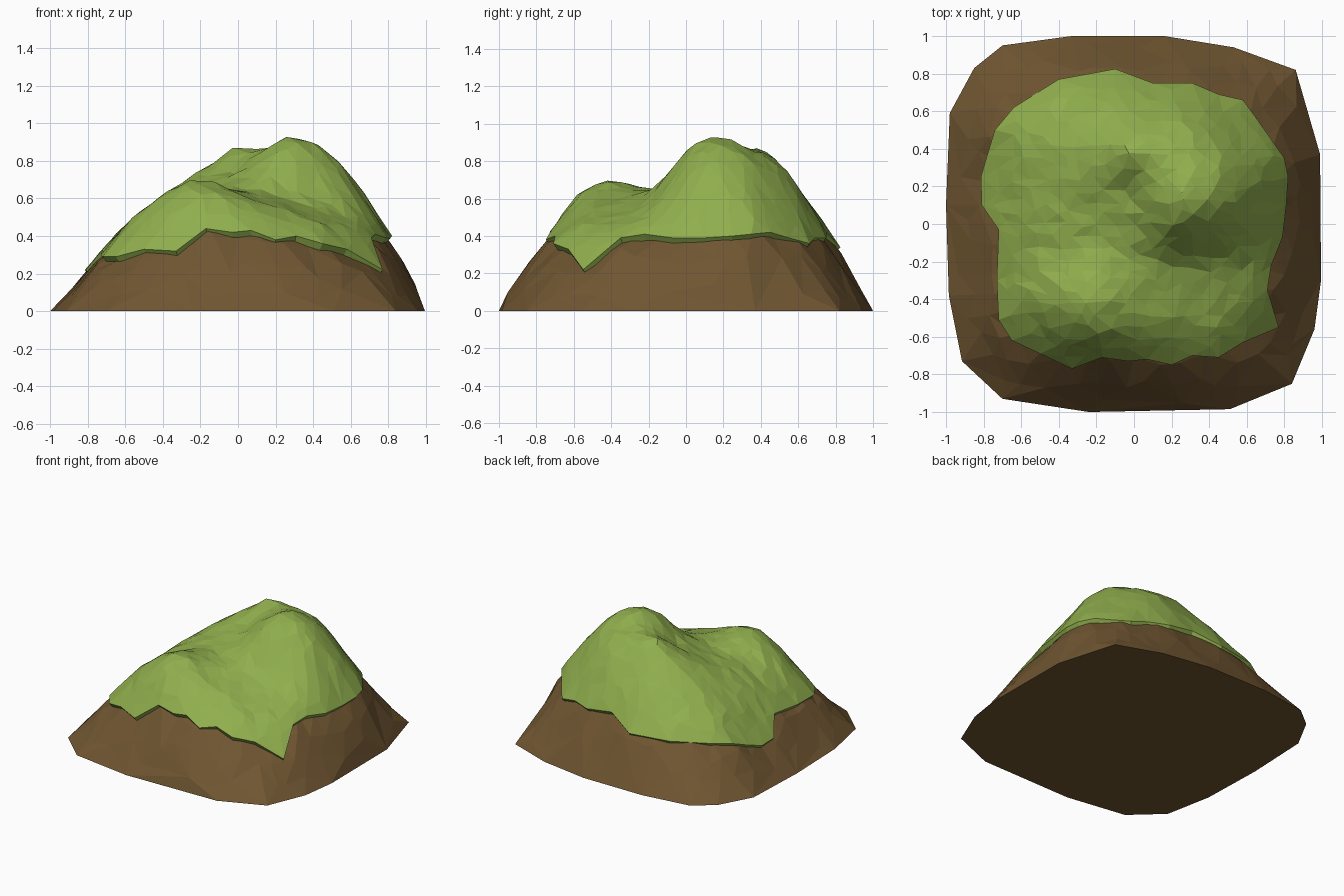
import bpy, bmesh, math, random
from mathutils import Vector
from mathutils.geometry import delaunay_2d_cdt

if "Cube" in bpy.data.objects:
    bpy.data.objects.remove(bpy.data.objects["Cube"])

random.seed(4)

# footprint of the mound on the ground (x, y)
FOOT = [(-.98, .59), (-.85, .83), (-.7, .95), (-.33, 1), (.16, 1), (.53, .94), (.86, .82),
        (.99, .37), (.995, -.3), (.96, -.56), (.84, -.85), (.51, -.985), (-.24, -1),
        (-.7, -.93), (-.915, -.73), (-.985, -.38), (-1, .1)]

# ragged rim of the grass (x, y, z), counter-clockwise from the left front
RIM = [(-.72, -.51, .29), (-.65, -.62, .29), (-.5, -.69, .33), (-.33, -.77, .32),
       (-.17, -.71, .44), (-.03, -.73, .42), (.07, -.72, .43), (.2, -.75, .38),
       (.31, -.7, .40), (.45, -.71, .36), (.58, -.63, .33), (.77, -.55, .22),
       (.71, -.35, .39), (.73, -.22, .41), (.79, -.07, .39), (.81, .1, .39),
       (.82, .25, .40), (.8, .35, .41), (.73, .45, .42), (.66, .55, .39), (.58, .66, .36),
       (.45, .69, .39), (.31, .75, .39), (.1, .75, .42), (-.1, .825, .34),
       (-.4, .77, .34), (-.64, .62, .33), (-.74, .5, .31), (-.78, .37, .26),
       (-.815, .25, .22), (-.81, .1, .22), (-.72, -.03, .33), (-.73, -.3, .30)]

# peaks, saddle and shoulders (x, y, z)
HILLS = [(.28, .13, .93), (.41, .12, .885), (0, .37, .875), (.2, .33, .865), (0, .2, .77),
         (-.25, .32, .72), (-.45, .3, .58), (-.5, .02, .54), (.55, .1, .77), (.45, .32, .82),
         (.66, .12, .62), (.6, .4, .62), (0, .55, .72), (.3, .55, .72), (-.3, .55, .6),
         (-.55, .5, .47), (-.2, -.2, .645), (0, -.1, .67), (.22, -.01, .84), (.25, -.2, .62),
         (.45, -.17, .59), (.62, -.2, .5), (-.4, -.2, .58), (-.2, -.38, .70), (-.42, -.37, .61),
         (-.57, -.4, .48), (0, -.4, .63), (.22, -.42, .56), (.5, -.42, .48), (-.2, -.58, .62),
         (.03, -.58, .56), (.32, -.57, .49), (-.45, -.57, .49), (-.2, .05, .67)]


def solve(a, b):
    """Gaussian elimination with pivoting."""
    n = len(b)
    m = [row + [v] for row, v in zip(a, b)]
    for c in range(n):
        p = max(range(c, n), key=lambda r: abs(m[r][c]))
        m[c], m[p] = m[p], m[c]
        for r in range(c + 1, n):
            f = m[r][c] / m[c][c]
            if f:
                m[r] = [u - f * v for u, v in zip(m[r], m[c])]
    x = [0] * n
    for r in reversed(range(n)):
        x[r] = (m[r][n] - sum(m[r][k] * x[k] for k in range(r + 1, n))) / m[r][r]
    return x


def kernel(x, y, px, py):
    d = (x - px) ** 2 + (y - py) ** 2
    return d * math.log(d) if d > 1e-12 else 0


# thin-plate surface through all the control points
CTRL = [(x, y, 0) for x, y in FOOT] + RIM + HILLS
rows = [[kernel(x, y, u, v) for u, v, _ in CTRL] + [1, x, y] for x, y, _ in CTRL]
rows += [[1] * len(CTRL) + [0] * 3, [p[0] for p in CTRL] + [0] * 3, [p[1] for p in CTRL] + [0] * 3]
W = solve(rows, [p[2] for p in CTRL] + [0] * 3)


def height(x, y):
    return sum(w * kernel(x, y, u, v) for w, (u, v, _) in zip(W, CTRL)) + W[-3] + W[-2] * x + W[-1] * y


def inside(x, y, poly):
    hit = False
    for a, b in zip(poly, poly[1:] + poly[:1]):
        if (a[1] > y) != (b[1] > y) and x < (b[0] - a[0]) * (y - a[1]) / (b[1] - a[1]) + a[0]:
            hit = not hit
    return hit


def gap(x, y, poly):
    """Distance to the nearest polygon edge."""
    best = 9
    for a, b in zip(poly, poly[1:] + poly[:1]):
        a, b, p = Vector(a[:2]), Vector(b[:2]), Vector((x, y))
        t = max(0, min(1, (p - a).dot(b - a) / (b - a).length_squared))
        best = min(best, (p - a - (b - a) * t).length)
    return best


def patch(poly, sx, sy):
    """Irregular triangulation of an outline; outline points come first."""
    pts = [Vector(p[:2]) for p in poly]
    n = len(pts)
    for i in range(int(-1 / sx), int(1 / sx) + 1):
        for j in range(int(-1 / sy), int(1 / sy) + 1):
            x = (i + (j % 2) * .5 + random.uniform(-.3, .3)) * sx
            y = (j + random.uniform(-.3, .3)) * sy
            if inside(x, y, poly) and gap(x, y, poly) > .035:
                pts.append(Vector((x, y)))
    ring = [(k, (k + 1) % n) for k in range(n)]
    v, _, f, *_ = delaunay_2d_cdt(pts, ring, [], 1, 1e-5)
    return v, f


def material(name, rgb):
    m = bpy.data.materials.new(name)
    m.diffuse_color = (*rgb, 1)
    m.use_nodes = True
    m.node_tree.nodes["Principled BSDF"].inputs["Base Color"].default_value = m.diffuse_color
    return m


def finish(bm, name, mat):
    bmesh.ops.recalc_face_normals(bm, faces=bm.faces)
    me = bpy.data.meshes.new(name)
    bm.to_mesh(me)
    bm.free()
    me.materials.append(mat)
    bpy.context.collection.objects.link(bpy.data.objects.new(name, me))


# soil mound: sits just under the grass, flat bottom
verts, faces = patch(FOOT, .13, .12)
bm = bmesh.new()
vs = []
for x, y in verts:
    d = gap(x, y, FOOT)
    z = 0 if d < 1e-3 else max(.01, height(x, y) - (.06 if inside(x, y, RIM) else .02))
    vs.append(bm.verts.new((x, y, z)))
for f in faces:
    bm.faces.new([vs[i] for i in f])
bmesh.ops.holes_fill(bm, edges=[e for e in bm.edges if e.is_boundary], sides=0)
finish(bm, "soil_mound", material("brown soil", (.16, .092, .031)))

# grass cap: faceted sheet with an undercut lip round the rim
verts, faces = patch(RIM, .095, .06)
bm = bmesh.new()
vs = []
for x, y in verts:
    rough = .008 if gap(x, y, RIM) > 1e-3 else 0
    vs.append(bm.verts.new((x, y, height(x, y) + random.uniform(-rough, rough))))
for f in faces:
    bm.faces.new([vs[i] for i in f])
rim = [e for e in bm.edges if e.is_boundary]
lip = bmesh.ops.extrude_edge_only(bm, edges=rim)["geom"]
for v in lip:
    if isinstance(v, bmesh.types.BMVert):
        v.co.x *= .965
        v.co.y *= .965
        v.co.z -= .035
finish(bm, "grass_cap", material("grass green", (.28, .425, .075)))
